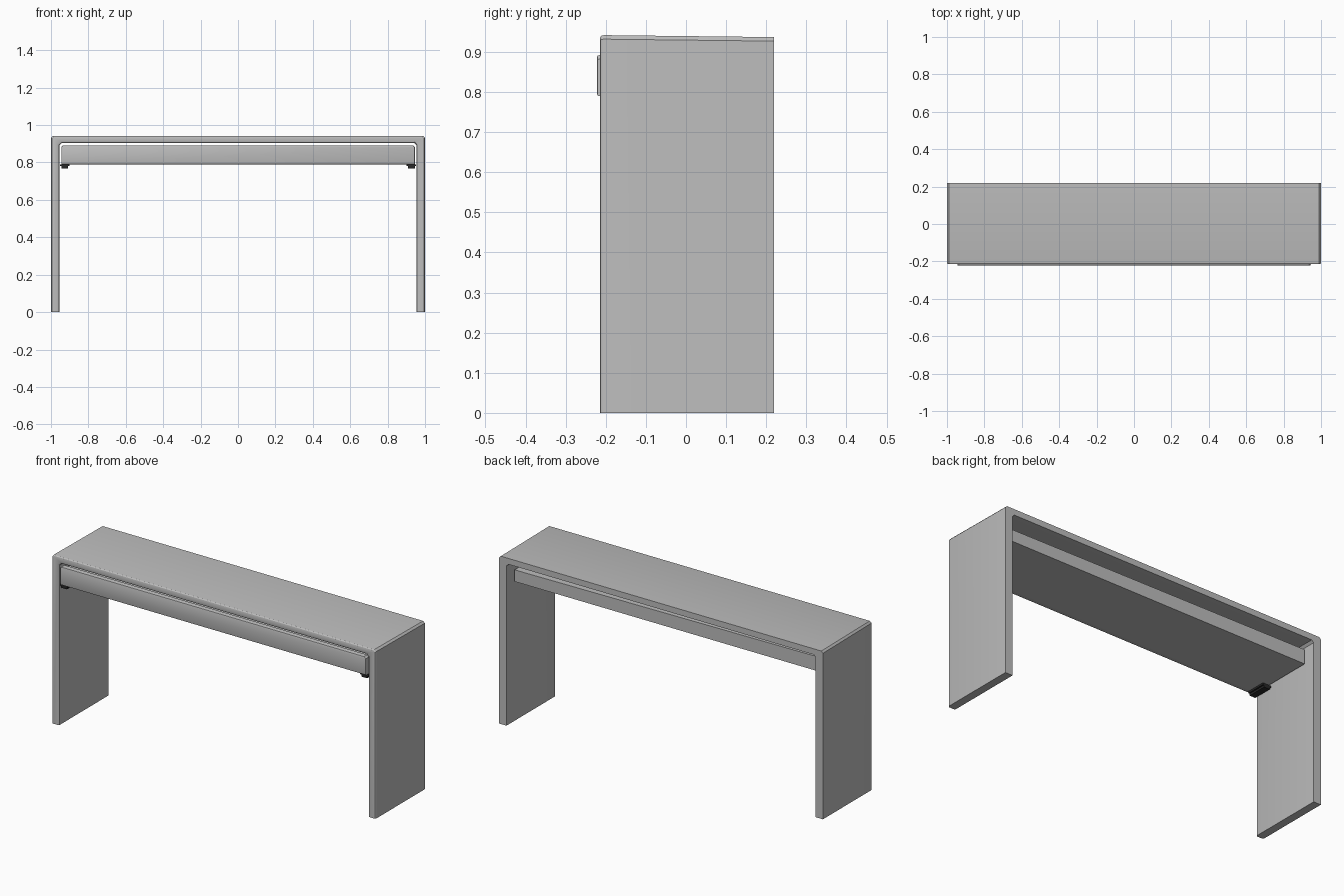
import bpy, bmesh

if "Cube" in bpy.data.objects:
    bpy.data.objects.remove(bpy.data.objects["Cube"], do_unlink=True)


def material(name, value):
    m = bpy.data.materials.new(name)
    m.use_nodes = True
    color = (value, value, value, 1)
    m.diffuse_color = color
    m.node_tree.nodes["Principled BSDF"].inputs["Base Color"].default_value = color
    return m


GREY = material("light_grey", 0.51)
BLACK = material("black", 0.02)


def mirrored(half):
    """Close a right-hand outline with its mirror image across x = 0."""
    return half + [(-x, z) for x, z in reversed(half)]


def slab(name, outline, y0, y1, mat, bevel=0.0, segments=2, keep=lambda z: True, shape=None):
    """Extrude an x-z outline along y and round its front edges."""
    bm = bmesh.new()
    face = bm.faces.new([bm.verts.new((x, y0, z)) for x, z in outline])
    new = bmesh.ops.extrude_face_region(bm, geom=[face])["geom"]
    for v in new:
        if isinstance(v, bmesh.types.BMVert):
            v.co.y = y1
    if shape:
        for v in bm.verts:
            shape(v.co)
    bmesh.ops.recalc_face_normals(bm, faces=bm.faces[:])
    if bevel:
        front = [e for e in bm.edges if all(abs(v.co.y - y0) < 1e-5 for v in e.verts)
                 and keep(max(v.co.z for v in e.verts))]
        bmesh.ops.bevel(bm, geom=front, offset=bevel, segments=segments,
                        profile=0.5, affect='EDGES', clamp_overlap=True)
    mesh = bpy.data.meshes.new(name)
    bm.to_mesh(mesh)
    bm.free()
    mesh.materials.append(mat)
    ob = bpy.data.objects.new(name, mesh)
    bpy.context.collection.objects.link(ob)
    bpy.context.view_layer.objects.active = ob
    for o in bpy.context.selected_objects:
        o.select_set(False)
    ob.select_set(True)
    if bevel:
        bpy.ops.object.shade_smooth_by_angle()
    return ob


# Frame: top and both side panels in one bent board, top falling slightly to the back
def slope_top(co):
    if co.y > 0 and co.z > 0.92:
        co.z -= 0.005


outer = [(1, 0), (1, 0.932), (0.99, 0.942)]
inner = [(-0.955, 0), (-0.955, 0.892), (-0.943, 0.904)]
slab("table_frame", mirrored(outer) + mirrored(inner), -0.215, 0.22, GREY,
     bevel=0.01, segments=3, keep=lambda z: z > 0.01, shape=slope_top)

# Drawer front with clipped upper corners
slab("drawer_front", mirrored([(0.945, 0.79), (0.945, 0.882), (0.935, 0.892)]),
     -0.222, -0.195, GREY, bevel=0.005)


# Drawer body, lower than its front and slightly taller toward the right end
def slope_body(co):
    if co.z > 0.8 and co.x < 0:
        co.z += 0.015


slab("drawer_body", mirrored([(0.94, 0.79), (0.94, 0.855)]),
     -0.195, 0.17, GREY, shape=slope_body)

# Stepped pads under the drawer ends
for side, s in (("left", 1), ("right", -1)):
    for part, x0, x1, z0, z1 in (("upper", 0.902, 0.952, 0.78, 0.79),
                                 ("lower", 0.91, 0.945, 0.769, 0.78)):
        slab(f"{side}_pad_{part}", [(s * x0, z0), (s * x1, z0), (s * x1, z1), (s * x0, z1)],
             -0.21, -0.1, BLACK)
